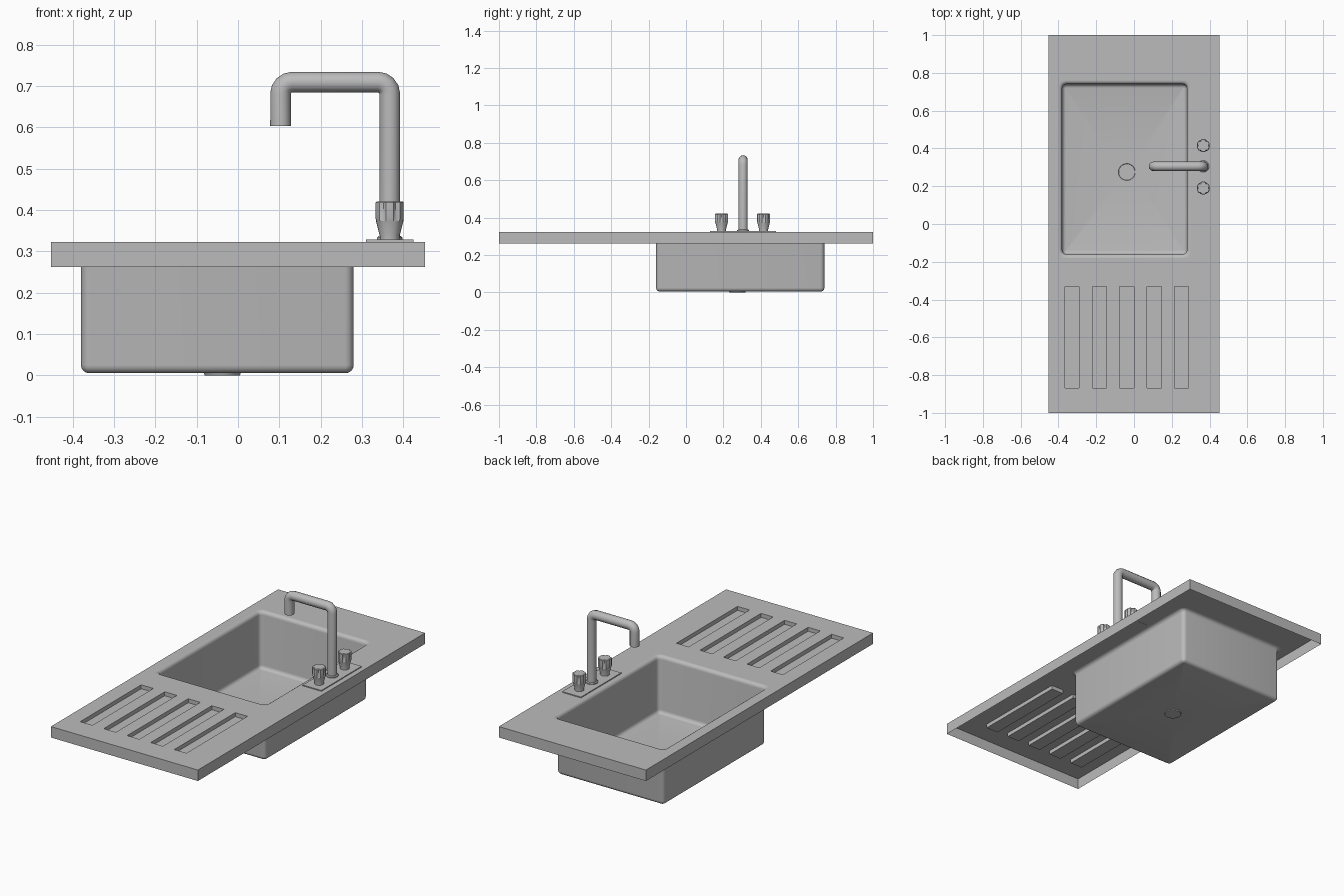
import bpy, bmesh
from math import sin, cos, pi, radians
from mathutils import Vector

cube = bpy.data.objects.get("Cube")
if cube:
    bpy.data.objects.remove(cube)

steel = bpy.data.materials.new("brushed steel grey")
steel.use_nodes = True
GREY = (0.5, 0.5, 0.5, 1)
steel.diffuse_color = GREY
steel.node_tree.nodes["Principled BSDF"].inputs["Base Color"].default_value = GREY

TOP, RIM = 0.323, 0.262
HALF_X, HALF_Y = 0.453, 1.0
BASIN_X, BASIN_Y, BASIN_W, BASIN_L = -0.05, 0.29, 0.33, 0.45
LIP = 0.02
TAP_X, TAP_Y = 0.367, 0.305


def finish(obj, angle=35):
    obj.data.materials.clear()
    obj.data.materials.append(steel)
    bpy.ops.object.select_all(action='DESELECT')
    obj.select_set(True)
    bpy.context.view_layer.objects.active = obj
    bpy.ops.object.shade_smooth_by_angle(angle=radians(angle))


def make(name, bm, angle=35):
    mesh = bpy.data.meshes.new(name)
    bm.to_mesh(mesh)
    bm.free()
    obj = bpy.data.objects.new(name, mesh)
    bpy.context.collection.objects.link(obj)
    finish(obj, angle)
    return obj


def loft(bm, rings, cap_start=False, cap_end=True):
    """Join equal rings of points with quads."""
    loops = [[bm.verts.new(p) for p in ring] for ring in rings]
    for a, b in zip(loops, loops[1:]):
        for i in range(len(a)):
            j = (i + 1) % len(a)
            bm.faces.new((a[i], a[j], b[j], b[i]))
    if cap_start:
        bm.faces.new(loops[0][::-1])
    if cap_end:
        bm.faces.new(loops[-1])


# Worktop: open-bottomed sheet with a basin opening, drainer grooves and a skirt
grooves = [(c - 0.0375, c + 0.0375) for c in (-0.038 + 0.145 * k for k in range(-2, 3))]
hole_x = (BASIN_X - BASIN_W - LIP, BASIN_X + BASIN_W + LIP)
hole_y = (BASIN_Y - BASIN_L - LIP, BASIN_Y + BASIN_L + LIP)
groove_y = (-0.867, -0.33)
xs = sorted([-HALF_X, HALF_X, *hole_x, *(x for g in grooves for x in g)])
ys = [-HALF_Y, *groove_y, *hole_y, HALF_Y]

bm = bmesh.new()
grid = [[bm.verts.new((x, y, TOP)) for y in ys] for x in xs]
groove_faces = []
for i in range(len(xs) - 1):
    for j in range(len(ys) - 1):
        mx, my = (xs[i] + xs[i + 1]) / 2, (ys[j] + ys[j + 1]) / 2
        if hole_x[0] < mx < hole_x[1] and hole_y[0] < my < hole_y[1]:
            continue
        f = bm.faces.new((grid[i][j], grid[i + 1][j], grid[i + 1][j + 1], grid[i][j + 1]))
        if groove_y[0] < my < groove_y[1] and any(a < mx < b for a, b in grooves):
            groove_faces.append(f)
sunk = bmesh.ops.extrude_discrete_faces(bm, faces=groove_faces)["faces"]
bmesh.ops.translate(bm, verts=[v for f in sunk for v in f.verts], vec=(0, 0, -0.022))


def on_outline(e):
    return e.is_boundary and any(
        all(abs(abs(v.co[k]) - h) < 1e-4 for v in e.verts) for k, h in ((0, HALF_X), (1, HALF_Y)))


skirt = bmesh.ops.extrude_edge_only(bm, edges=[e for e in bm.edges if on_outline(e)])["geom"]
for v in skirt:
    if isinstance(v, bmesh.types.BMVert):
        v.co.z = RIM
bmesh.ops.delete(bm, geom=[v for v in bm.verts if not v.link_faces], context='VERTS')
make("worktop", bm)

# Basin: rounded rectangle rings from the lip to the floor, ending in the drain recess
STEPS = 5


def rounded_ring(offset, radius, z):
    pts = []
    for k, (sx, sy) in enumerate(((1, 1), (-1, 1), (-1, -1), (1, -1))):
        cx = BASIN_X + sx * (BASIN_W + offset - radius)
        cy = BASIN_Y + sy * (BASIN_L + offset - radius)
        for s in range(STEPS + 1):
            a = pi / 2 * (k + s / STEPS)
            pts.append((cx + radius * cos(a), cy + radius * sin(a), z))
    return pts


def drain_ring(radius, z):
    n = 4 * (STEPS + 1)
    return [(-0.038 + radius * cos(2 * pi * (i + 0.5) / n),
             0.275 + radius * sin(2 * pi * (i + 0.5) / n), z) for i in range(n)]


FLOOR = 0.005
arc = [pi / 2 * s / 4 for s in range(5)]
rings = [rounded_ring(LIP, 0, TOP)]
rings += [rounded_ring(LIP * (1 - sin(a)), 0.022 + LIP * (1 - sin(a)), TOP - LIP * (1 - cos(a))) for a in arc]
rings += [rounded_ring(-LIP * (1 - cos(a)), 0.022 - LIP * (1 - cos(a)), FLOOR + LIP * (1 - sin(a))) for a in arc]
rings += [drain_ring(0.045, FLOOR), drain_ring(0.043, 0)]
bm = bmesh.new()
loft(bm, rings)
bmesh.ops.remove_doubles(bm, verts=bm.verts, dist=1e-5)
make("basin", bm)

# Tap base plate
bm = bmesh.new()
bmesh.ops.create_cube(bm, size=1)
for v in bm.verts:
    v.co = Vector((TAP_X + v.co.x * 0.115, TAP_Y + v.co.y * 0.355, TOP + 0.002 + v.co.z * 0.006))
make("tap_plate", bm)

# Spout: round tube with two tight bends
BEND, SPOUT_Z, SPOUT_END = 0.028, 0.709, 0.103
path = [(TAP_X, TOP)]
path += [(TAP_X - BEND * (1 - cos(a)), SPOUT_Z - BEND * (1 - sin(a))) for a in arc]
path += [(SPOUT_END + BEND * (1 - sin(a)), SPOUT_Z - BEND * (1 - cos(a))) for a in arc]
path += [(SPOUT_END, 0.603)]
curve = bpy.data.curves.new("spout", 'CURVE')
curve.dimensions = '3D'
curve.bevel_depth = 0.025
curve.bevel_resolution = 4
curve.use_fill_caps = True
line = curve.splines.new('POLY')
line.points.add(len(path) - 1)
for p, (x, z) in zip(line.points, path):
    p.co = (x, TAP_Y, z, 1)
spout = bpy.data.objects.new("spout", curve)
bpy.context.collection.objects.link(spout)
bpy.context.view_layer.objects.active = spout
spout.select_set(True)
bpy.ops.object.convert(target='MESH')
finish(bpy.context.view_layer.objects.active)


# Turned parts; notch pulls in every fourth point to form grip flutes
def turned(name, y, profile, sides=24):
    bm = bmesh.new()
    loft(bm, [[(TAP_X + (r - (notch if i % 4 == 0 else 0)) * cos(2 * pi * i / sides),
                y + (r - (notch if i % 4 == 0 else 0)) * sin(2 * pi * i / sides), TOP + z)
               for i in range(sides)] for r, z, notch in profile], cap_start=True)
    make(name, bm, 30)


turned("spout_collar", TAP_Y, [(0.031, 0, 0), (0.031, 0.01, 0), (0.026, 0.014, 0)])
knob = [(0.024, 0, 0), (0.024, 0.014, 0), (0.033, 0.05, 0),
        (0.035, 0.056, 0.006), (0.035, 0.095, 0.006), (0.032, 0.098, 0.006)]
for side, y in (("front", 0.19), ("back", 0.415)):
    turned(side + "_tap_handle", y, knob)
